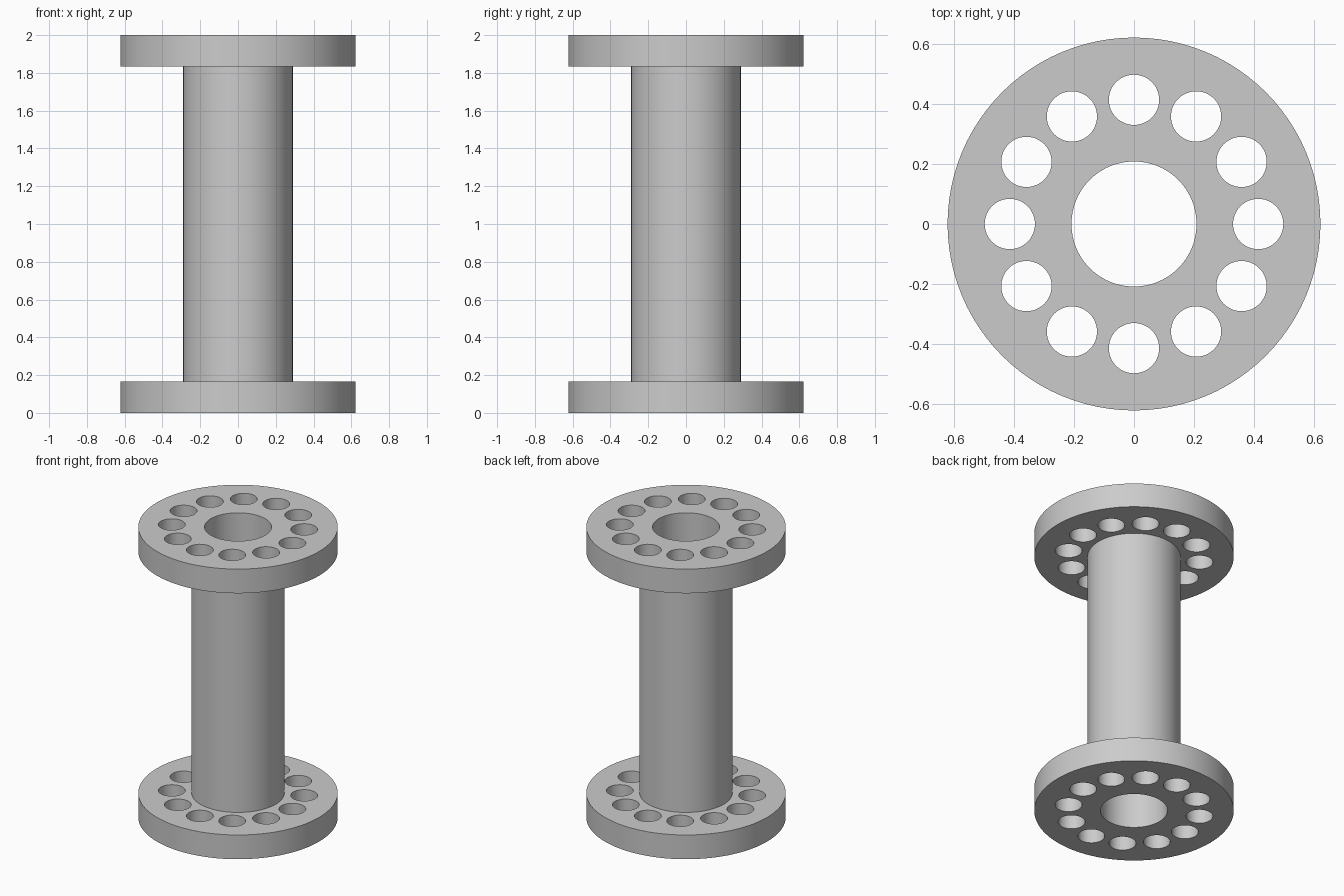
import bpy, bmesh, math
from mathutils import Matrix

if "Cube" in bpy.data.objects:
    bpy.data.objects.remove(bpy.data.objects["Cube"])

FLANGE_R, PIPE_R, BORE_R = 0.623, 0.29, 0.209
FLANGE_T, HEIGHT = 0.167, 2.0
BOLT_CIRCLE, BOLT_R, BOLTS = 0.415, 0.084, 12
SIDES = 96

grey = bpy.data.materials.new("light_grey")
grey.diffuse_color = (0.6, 0.6, 0.6, 1)
grey.use_nodes = True
grey.node_tree.nodes["Principled BSDF"].inputs["Base Color"].default_value = grey.diffuse_color


def add_object(name, bm):
    bmesh.ops.recalc_face_normals(bm, faces=bm.faces)
    mesh = bpy.data.meshes.new(name)
    bm.to_mesh(mesh)
    bm.free()
    mesh.materials.append(grey)
    obj = bpy.data.objects.new(name, mesh)
    bpy.context.collection.objects.link(obj)
    return obj


# Pipe with a flange at each end, lathed from one closed profile
profile = [(BORE_R, 0), (FLANGE_R, 0), (FLANGE_R, FLANGE_T), (PIPE_R, FLANGE_T),
           (PIPE_R, HEIGHT - FLANGE_T), (FLANGE_R, HEIGHT - FLANGE_T),
           (FLANGE_R, HEIGHT), (BORE_R, HEIGHT)]
bm = bmesh.new()
rings = []
for r, z in profile:
    rings.append([bm.verts.new((r * math.cos(a), r * math.sin(a), z))
                  for a in (math.tau * i / SIDES for i in range(SIDES))])
for k, ring in enumerate(rings):
    above = rings[(k + 1) % len(rings)]
    for i in range(SIDES):
        j = (i + 1) % SIDES
        bm.faces.new((ring[i], ring[j], above[j], above[i]))
body = add_object("flanged_pipe", bm)

# Ring of bolt hole cutters running through both flanges
bm = bmesh.new()
for i in range(BOLTS):
    a = math.tau * i / BOLTS
    place = Matrix.Translation((BOLT_CIRCLE * math.cos(a), BOLT_CIRCLE * math.sin(a), HEIGHT / 2))
    bmesh.ops.create_cone(bm, cap_ends=True, segments=48, radius1=BOLT_R, radius2=BOLT_R,
                          depth=HEIGHT + 0.2, matrix=place)
cutter = add_object("bolt_hole_cutter", bm)
cutter.hide_render = True

# Cut the bolt holes and keep the rims crisp
cut = body.modifiers.new("bolt_holes", "BOOLEAN")
cut.operation = "DIFFERENCE"
cut.solver = "EXACT"
cut.object = cutter
bpy.context.view_layer.objects.active = body
body.select_set(True)
cutter.select_set(False)
bpy.ops.object.modifier_apply(modifier=cut.name)
bpy.data.objects.remove(cutter)
bpy.ops.object.shade_smooth_by_angle(angle=math.radians(30))
